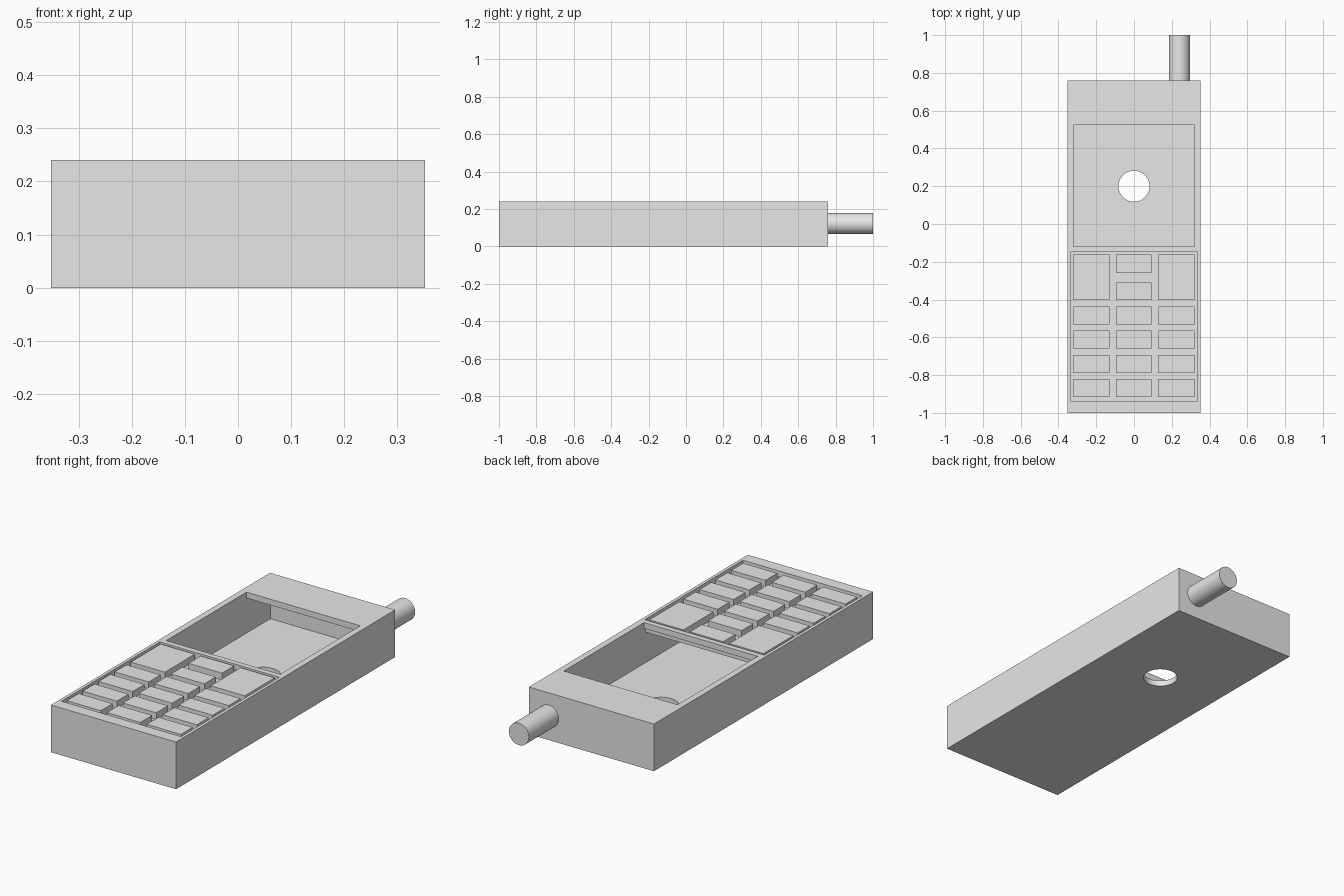
import bpy
import math

cube = bpy.data.objects.get("Cube")
if cube:
    bpy.data.objects.remove(cube, do_unlink=True)

grey = bpy.data.materials.new("light_grey")
grey.use_nodes = True
grey.diffuse_color = (0.8, 0.8, 0.8, 1)
grey.node_tree.nodes["Principled BSDF"].inputs["Base Color"].default_value = (0.8, 0.8, 0.8, 1)


def box(name, x, y, z):
    """Box from (min, max) pairs."""
    mid = [(a + b) / 2 for a, b in (x, y, z)]
    size = [b - a for a, b in (x, y, z)]
    bpy.ops.mesh.primitive_cube_add(size=1, location=mid)
    ob = bpy.context.object
    ob.name = name
    ob.scale = size
    bpy.ops.object.transform_apply(location=False, rotation=False, scale=True)
    ob.data.materials.append(grey)
    return ob


def cylinder(name, radius, depth, location, rotation=(0, 0, 0)):
    bpy.ops.mesh.primitive_cylinder_add(vertices=48, radius=radius, depth=depth,
                                        location=location, rotation=rotation)
    ob = bpy.context.object
    ob.name = name
    ob.data.materials.append(grey)
    return ob


def cut(target, cutter):
    cutter.hide_render = True
    mod = target.modifiers.new("cut", 'BOOLEAN')
    mod.operation = 'DIFFERENCE'
    mod.solver = 'EXACT'
    mod.object = cutter
    bpy.context.view_layer.objects.active = target
    bpy.ops.object.modifier_apply(modifier=mod.name)
    bpy.data.objects.remove(cutter, do_unlink=True)


# Hollow handset shell with screen, keypad and rear openings
body = box("body_shell", (-0.352, 0.352), (-1, 0.76), (0, 0.24))
cut(body, box("cavity_cutter", (-0.322, 0.322), (-0.96, 0.72), (0.03, 0.21)))
cut(body, box("screen_cutter", (-0.32, 0.32), (-0.12, 0.525), (0.15, 0.3)))
cut(body, box("keypad_cutter", (-0.336, 0.336), (-0.938, -0.148), (0.2, 0.3)))
cut(body, cylinder("rear_hole_cutter", 0.082, 0.2, (0, 0.2, 0)))

# Plate under the keys
box("keypad_plate", (-0.338, 0.338), (-0.94, -0.135), (0.185, 0.203))

# Keys: two tall side keys, two small centre keys, four rows of three
columns = [(-0.322, -0.13), (-0.096, 0.092), (0.128, 0.32)]
key_z = (0.2, 0.238)
for side, col in (("right", columns[0]), ("left", columns[2])):
    box(side + "_tall_key", col, (-0.402, -0.162), key_z)
for label, y in (("upper", (-0.26, -0.162)), ("lower", (-0.402, -0.31))):
    box(label + "_centre_key", columns[1], y, key_z)
for row in range(4):
    top = -0.437 - 0.128 * row
    for i, col in enumerate(columns):
        box(f"number_key_{row * 3 + i + 1}", col, (top - 0.095, top), key_z)

# Stub antenna on the top end
antenna = cylinder("antenna", 0.056, 0.26, (0.24, 0.87, 0.122), (math.pi / 2, 0, 0))
bpy.ops.object.shade_smooth_by_angle(angle=math.radians(30))
